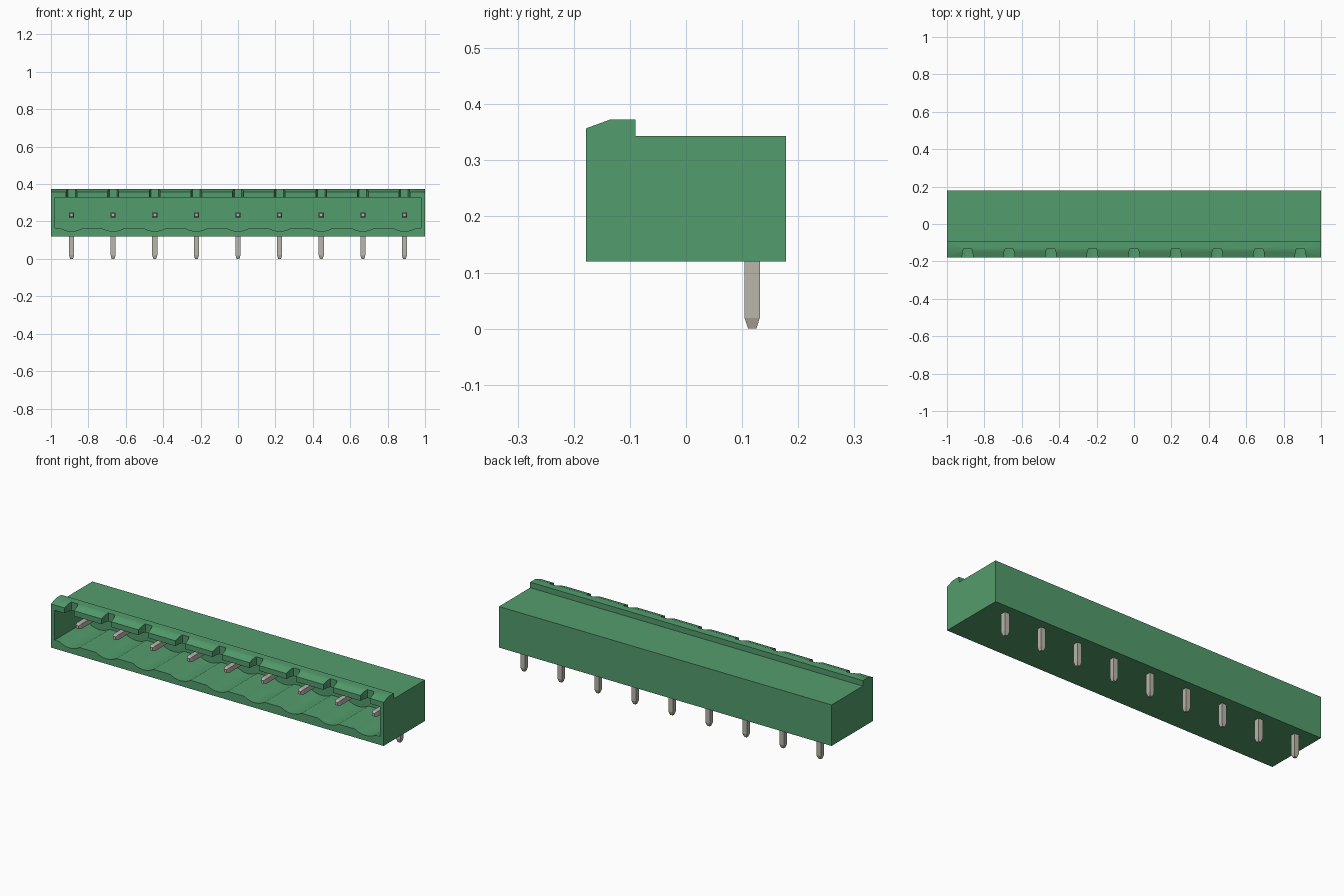
import bpy, bmesh, math
from mathutils import Vector

cube = bpy.data.objects.get("Cube")
if cube:
    bpy.data.objects.remove(cube, do_unlink=True)

PINS = 9
PITCH = 0.2225
pin_xs = [(i - (PINS - 1) / 2) * PITCH for i in range(PINS)]


def material(name, rgb):
    m = bpy.data.materials.new(name)
    m.use_nodes = True
    m.diffuse_color = (*rgb, 1)
    bsdf = m.node_tree.nodes["Principled BSDF"]
    bsdf.inputs["Base Color"].default_value = (*rgb, 1)
    bsdf.inputs["Roughness"].default_value = 0.6
    return m


green = material("green plastic", (0.086, 0.335, 0.15))
metal = material("tin plated metal", (0.49, 0.47, 0.405))


def finish(bm, name, mat):
    bmesh.ops.recalc_face_normals(bm, faces=bm.faces)
    me = bpy.data.meshes.new(name)
    bm.to_mesh(me)
    bm.free()
    me.materials.append(mat)
    ob = bpy.data.objects.new(name, me)
    bpy.context.collection.objects.link(ob)
    return ob


def add_prism(bm, outline, offset):
    """Extrude a closed outline of 3D points along offset."""
    face = bm.faces.new([bm.verts.new(p) for p in outline])
    ext = bmesh.ops.extrude_face_region(bm, geom=[face])
    moved = [g for g in ext["geom"] if isinstance(g, bmesh.types.BMVert)]
    bmesh.ops.translate(bm, verts=moved, vec=offset)


def cut(target, cutter):
    """Subtract the cutter from the target and discard it."""
    mod = target.modifiers.new("cut", "BOOLEAN")
    mod.operation = "DIFFERENCE"
    mod.solver = "EXACT"
    mod.object = cutter
    bpy.context.view_layer.objects.active = target
    bpy.ops.object.modifier_apply(modifier=mod.name)
    bpy.data.objects.remove(cutter, do_unlink=True)


# Housing: side profile with raised front lip, extruded along x
profile = [(-0.178, 0.12), (0.178, 0.12), (0.178, 0.343), (-0.09, 0.343),
           (-0.09, 0.373), (-0.134, 0.373), (-0.178, 0.357)]
bm = bmesh.new()
add_prism(bm, [(-1, y, z) for y, z in profile], (2, 0, 0))
housing = finish(bm, "housing", green)

# Cavity: open to the front, with a shallow arc in the floor under each pin
TOP, FLOOR, DIP, HALF = 0.328, 0.166, 0.018, 0.062
radius = (HALF ** 2 + DIP ** 2) / (2 * DIP)
outline = [(0.978, TOP), (-0.978, TOP), (-0.978, FLOOR)]
for x in pin_xs:
    for k in range(-5, 6):
        dx = HALF * k / 5
        z = FLOOR - DIP + radius - math.sqrt(radius ** 2 - dx ** 2)
        outline.append((x + dx, z))
outline.append((0.978, FLOOR))
bm = bmesh.new()
add_prism(bm, [(x, -0.25, z) for x, z in outline], (0, 0.33, 0))
cut(housing, finish(bm, "cavity_cutter", green))

# Coding notches: tapered slots through the lip above each pin
notch = [(-0.031, -0.2), (0.031, -0.2), (0.027, -0.15), (0.02, -0.13),
         (-0.02, -0.13), (-0.027, -0.15)]
bm = bmesh.new()
for x in pin_xs:
    add_prism(bm, [(x + dx, y, 0.29) for dx, y in notch], (0, 0, 0.13))
cut(housing, finish(bm, "notch_cutter", green))

# Contact pins: square wire bent at a right angle, with tapered ends
R = 0.0135
PIN_Y, PIN_Z = 0.118, 0.235
# centre y, centre z, half-width vector in the yz plane, half-width in x
sections = [(-0.11, PIN_Z, (0, 0.6 * R), 0.6 * R),
            (-0.094, PIN_Z, (0, R), R),
            (PIN_Y, PIN_Z, (R, R), R),
            (PIN_Y, 0.019, (R, 0), R),
            (PIN_Y, 0.0, (0.55 * R, 0), 0.55 * R)]
for i, x in enumerate(pin_xs):
    bm = bmesh.new()
    rings = []
    for y, z, (ny, nz), hx in sections:
        c, n, s = Vector((x, y, z)), Vector((0, ny, nz)), Vector((hx, 0, 0))
        rings.append([bm.verts.new(p) for p in
                      (c + n + s, c + n - s, c - n - s, c - n + s)])
    for a, b in zip(rings, rings[1:]):
        for k in range(4):
            j = (k + 1) % 4
            bm.faces.new((a[k], a[j], b[j], b[k]))
    bm.faces.new(rings[0])
    bm.faces.new(rings[-1])
    finish(bm, f"contact_pin_{i + 1}", metal)

# Smooth the floor arcs, keep all corners sharp
bpy.ops.object.select_all(action="DESELECT")
housing.select_set(True)
bpy.context.view_layer.objects.active = housing
bpy.ops.object.shade_smooth_by_angle(angle=math.radians(20))
